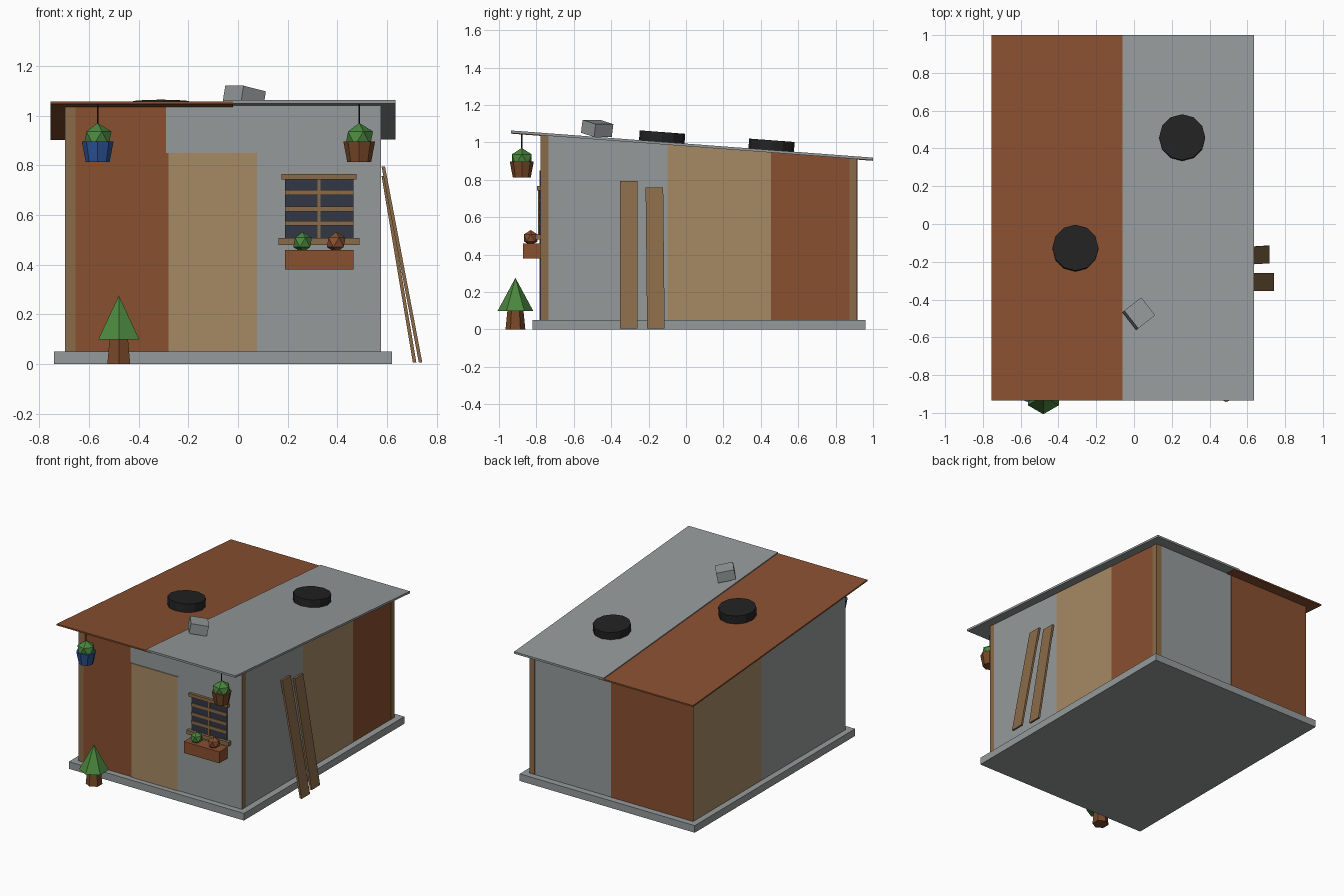
import bpy, bmesh, math
from mathutils import Matrix, Euler

cube = bpy.data.objects.get("Cube")
if cube:
    bpy.data.objects.remove(cube, do_unlink=True)


def material(name, *rgb):
    m = bpy.data.materials.new(name)
    m.use_nodes = True
    m.diffuse_color = (*rgb, 1)
    m.node_tree.nodes["Principled BSDF"].inputs["Base Color"].default_value = (*rgb, 1)
    return m


rust = material("rust", .25, .08, .03)
grey = material("grey metal", .305, .323, .33)
tan = material("tan board", .381, .254, .127)
wood = material("weathered wood", .254, .147, .065)
bark = material("pot brown", .19, .065, .022)
blue = material("blue glaze", .026, .091, .327)
green = material("leaf green", .069, .242, .048)
glass = material("dark glass", .032, .038, .058)
black = material("black rubber", .016, .016, .016)


def finish(name, bm, mat):
    bmesh.ops.recalc_face_normals(bm, faces=bm.faces)
    mesh = bpy.data.meshes.new(name)
    bm.to_mesh(mesh)
    bm.free()
    mesh.materials.append(mat)
    ob = bpy.data.objects.new(name, mesh)
    bpy.context.collection.objects.link(ob)
    return ob


def roof_z(y, offset=0):
    return 1.062 - .075 * (y + .935) + offset


def block(name, mat, x, y, z):
    """Box from ranges; a z limit may be a function of y, for sloped ends."""
    bm = bmesh.new()
    bmesh.ops.create_cube(bm, size=1)
    for v in bm.verts:
        px, py = x[v.co.x > 0], y[v.co.y > 0]
        pz = z[v.co.z > 0]
        v.co = (px, py, pz(py) if callable(pz) else pz)
    return finish(name, bm, mat)


def cone(name, mat, at, r1, r2, depth, sides, rot=(0, 0, 0)):
    """Cone frustum standing on the point at."""
    bm = bmesh.new()
    m = Matrix.Translation(at) @ Euler(rot).to_matrix().to_4x4() @ Matrix.Translation((0, 0, depth / 2))
    bmesh.ops.create_cone(bm, cap_ends=True, segments=sides, radius1=r1, radius2=r2, depth=depth, matrix=m)
    return finish(name, bm, mat)


def bush(name, mat, at, r):
    bm = bmesh.new()
    bmesh.ops.create_icosphere(bm, subdivisions=1, radius=r, matrix=Matrix.Translation(at))
    return finish(name, bm, mat)


def wall(name, mat, x, y):
    return block(name, mat, x, y, (.05, lambda py: roof_z(py, -.011)))


# Foundation
block("foundation", grey, (-.74, .62), (-.82, .96), (0, .05))

# Corner posts
for side, x in (("right", (-.695, -.655)), ("left", (.535, .575))):
    wall("front_post_" + side, wood, x, (-.775, -.735))
wall("back_post_left", wood, (.535, .575), (.875, .915))

# Front wall panels
wall("front_wall_rust", rust, (-.655, -.29), (-.778, -.74))
wall("front_wall_grey", grey, (-.29, .575), (-.778, -.7755))
wall("front_wall_core", grey, (-.29, .535), (-.776, -.74))

# Left wall panels
wall("left_wall_grey", grey, (.54, .574), (-.735, -.10))
wall("left_wall_tan", tan, (.54, .574), (-.10, .455))
wall("left_wall_rust", rust, (.54, .574), (.455, .875))

# Right wall panels
wall("right_wall_grey", grey, (-.697, -.66), (-.774, .155))
wall("right_wall_tan", tan, (-.697, -.66), (.155, .914))

# Back wall panels
wall("back_wall_grey", grey, (-.06, .535), (.88, .914))
wall("back_wall_rust", rust, (-.695, -.06), (.88, .916))

# Sloped roof sheets, the grey one lapped over the rust one
for name, mat, x, lo, hi in (("roof_rust", rust, (-.755, -.02), -.015, -.005),
                             ("roof_grey", grey, (-.06, .635), -.012, .002)):
    block(name, mat, x, (-.935, 1),
          (lambda y, o=lo: roof_z(y, o), lambda y, o=hi: roof_z(y, o)))

# Tyres and a loose brick holding down the roof
for i, (x, y) in enumerate(((-.31, -.13), (.255, .455))):
    cone(f"roof_tyre_{i + 1}", black, (x, y, roof_z(y, -.004)), .122, .122, .058, 12, (-.075, 0, 0))
brick = block("roof_brick", grey, (-.058, .058), (-.06, .06), (-.035, .035))
brick.location = (.025, -.475, 1.075)
brick.rotation_euler = (0, .2, math.radians(-52) + math.pi / 2)

# Door with thin jambs
block("door", tan, (-.28, .077), (-.784, -.77), (.05, .85))
block("door_jamb_right", rust, (-.291, -.28), (-.781, -.77), (.05, .85))
block("door_jamb_left", grey, (.077, .088), (-.781, -.77), (.05, .85))

# Window with bars, lintel and sill
block("window_glass", glass, (.19, .465), (-.785, -.77), (.5, .745))
block("window_lintel", wood, (.175, .477), (-.797, -.77), (.743, .766))
block("window_sill", wood, (.163, .49), (-.805, -.77), (.48, .508))
for i, z in enumerate((.567, .625, .69)):
    block(f"window_bar_{i + 1}", wood, (.19, .465), (-.792, -.78), (z - .01, z + .01))
block("window_mullion", wood, (.32, .333), (-.79, -.78), (.5, .745))

# Window box with two plants
block("window_box", rust, (.19, .465), (-.872, -.775), (.38, .46))
bush("window_plant_green", green, (.26, -.83, .49), .042)
bush("window_plant_rust", rust, (.395, -.83, .49), .042)

# Hanging pots under the eave
for side, x, mat in (("right", -.565, blue), ("left", .488, bark)):
    cone("hanging_pot_" + side, mat, (x, -.878, .813), .048, .064, .084, 8)
    bush("hanging_plant_" + side, green, (x, -.878, .909), .062)
    cone("hanging_cord_" + side, black, (x, -.878, .96), .003, .003, .09, 6)

# Small tree beside the door
cone("tree_trunk", bark, (-.48, -.912, 0), .053, .042, .11, 6)
cone("tree_crown", green, (-.48, -.912, .10), .095, 0, .176, 6)

# Planks leaning on the left wall
for i, (y, top, foot) in enumerate(((-.307, .795, .742), (-.165, .758, .718))):
    plank = block(f"leaning_plank_{i + 1}", wood, (0, 1), (y - .047, y + .047), (.006, top))
    for v in plank.data.vertices:
        high = v.co.z > .1
        outer = v.co.x > .5
        v.co.x = (.578 if high else foot - .014) + (.014 if outer else 0)
        if i:
            v.co.y += -.004 if high else .004
